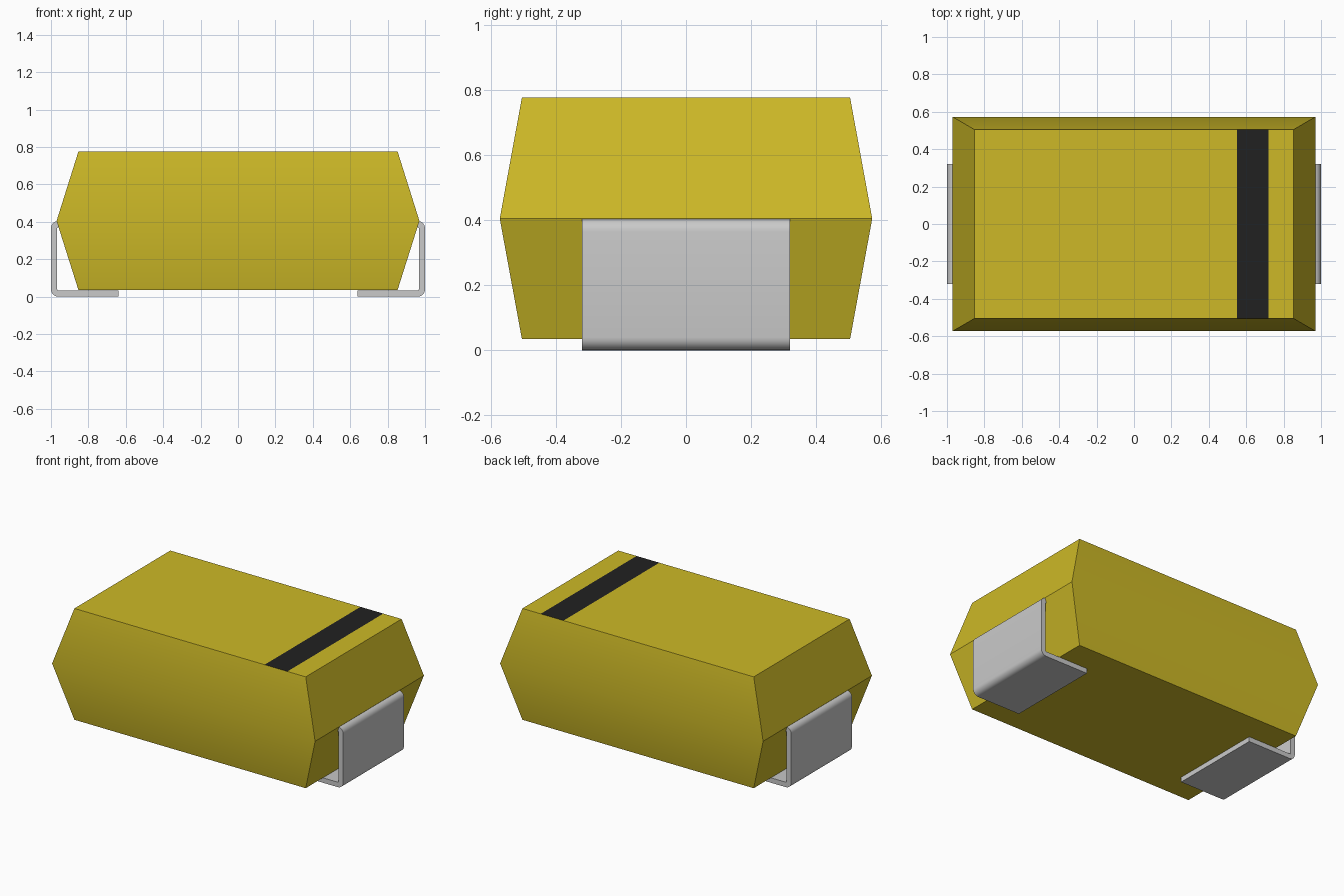
import bpy, bmesh, math

cube = bpy.data.objects.get("Cube")
if cube:
    bpy.data.objects.remove(cube, do_unlink=True)


def material(name, rgb, metallic=0.0):
    m = bpy.data.materials.new(name)
    m.use_nodes = True
    m.diffuse_color = (*rgb, 1)
    bsdf = next(n for n in m.node_tree.nodes if n.type == 'BSDF_PRINCIPLED')
    bsdf.inputs["Base Color"].default_value = (*rgb, 1)
    return m


YELLOW = material("mustard yellow", (0.61, 0.485, 0.02))
BLACK = material("stripe black", (0.015, 0.015, 0.015))
GREY = material("metal grey", (0.59, 0.59, 0.59))


def finish(name, bm, mats):
    bmesh.ops.recalc_face_normals(bm, faces=bm.faces[:])
    me = bpy.data.meshes.new(name)
    bm.to_mesh(me)
    bm.free()
    for m in mats:
        me.materials.append(m)
    ob = bpy.data.objects.new(name, me)
    bpy.context.scene.collection.objects.link(ob)
    bpy.ops.object.select_all(action='DESELECT')
    ob.select_set(True)
    bpy.context.view_layer.objects.active = ob
    bpy.ops.object.shade_smooth_by_angle(angle=math.radians(30))
    return ob


# Body: three stacked rectangles, widest at the middle
bm = bmesh.new()
rings = []
for z, hx, hy in ((0.035, 0.853, 0.505), (0.405, 0.97, 0.573), (0.777, 0.853, 0.505)):
    rings.append([bm.verts.new((sx * hx, sy * hy, z))
                  for sx, sy in ((-1, -1), (1, -1), (1, 1), (-1, 1))])
for lo, hi in zip(rings, rings[1:]):
    for i in range(4):
        j = (i + 1) % 4
        bm.faces.new((lo[i], lo[j], hi[j], hi[i]))
bm.faces.new(rings[0][::-1])
bm.faces.new(rings[2])

# Polarity stripe: cut across the top face only
for x in (0.55, 0.718):
    top = [f for f in bm.faces if all(v.co.z > 0.77 for v in f.verts)]
    edges = {e for f in top for e in f.edges}
    verts = {v for f in top for v in f.verts}
    bmesh.ops.bisect_plane(bm, geom=top + list(edges) + list(verts),
                           plane_co=(x, 0, 0), plane_no=(1, 0, 0))
for f in bm.faces:
    c = f.calc_center_median()
    if c.z > 0.77 and 0.55 < c.x < 0.718:
        f.material_index = 1
finish("body", bm, [YELLOW, BLACK])


# Terminals: C-shaped bent strip with rounded bends
def arc(cx, cz, r, a0, a1, n=6):
    return [(cx + r * math.cos(math.radians(a0 + (a1 - a0) * i / n)),
             cz + r * math.sin(math.radians(a0 + (a1 - a0) * i / n)))
            for i in range(n + 1)]


def terminal(name, side):
    t, h, r, ri, w = 0.033, 0.405, 0.04, 0.007, 0.32
    c = 1 - r
    profile = ([(0.64, t), (0.64, 0)]
               + arc(c, r, r, -90, 0) + arc(c, h - r, r, 0, 90)
               + [(0.9, h), (0.9, h - t)]
               + arc(c, h - r, ri, 90, 0, 3) + arc(c, r, ri, 0, -90, 3))
    bm = bmesh.new()
    face = bm.faces.new([bm.verts.new((side * x, -w, z)) for x, z in profile])
    ext = bmesh.ops.extrude_face_region(bm, geom=[face], use_keep_orig=True)
    moved = [g for g in ext["geom"] if isinstance(g, bmesh.types.BMVert)]
    bmesh.ops.translate(bm, vec=(0, 2 * w, 0), verts=moved)
    finish(name, bm, [GREY])


terminal("left_terminal", 1)
terminal("right_terminal", -1)
